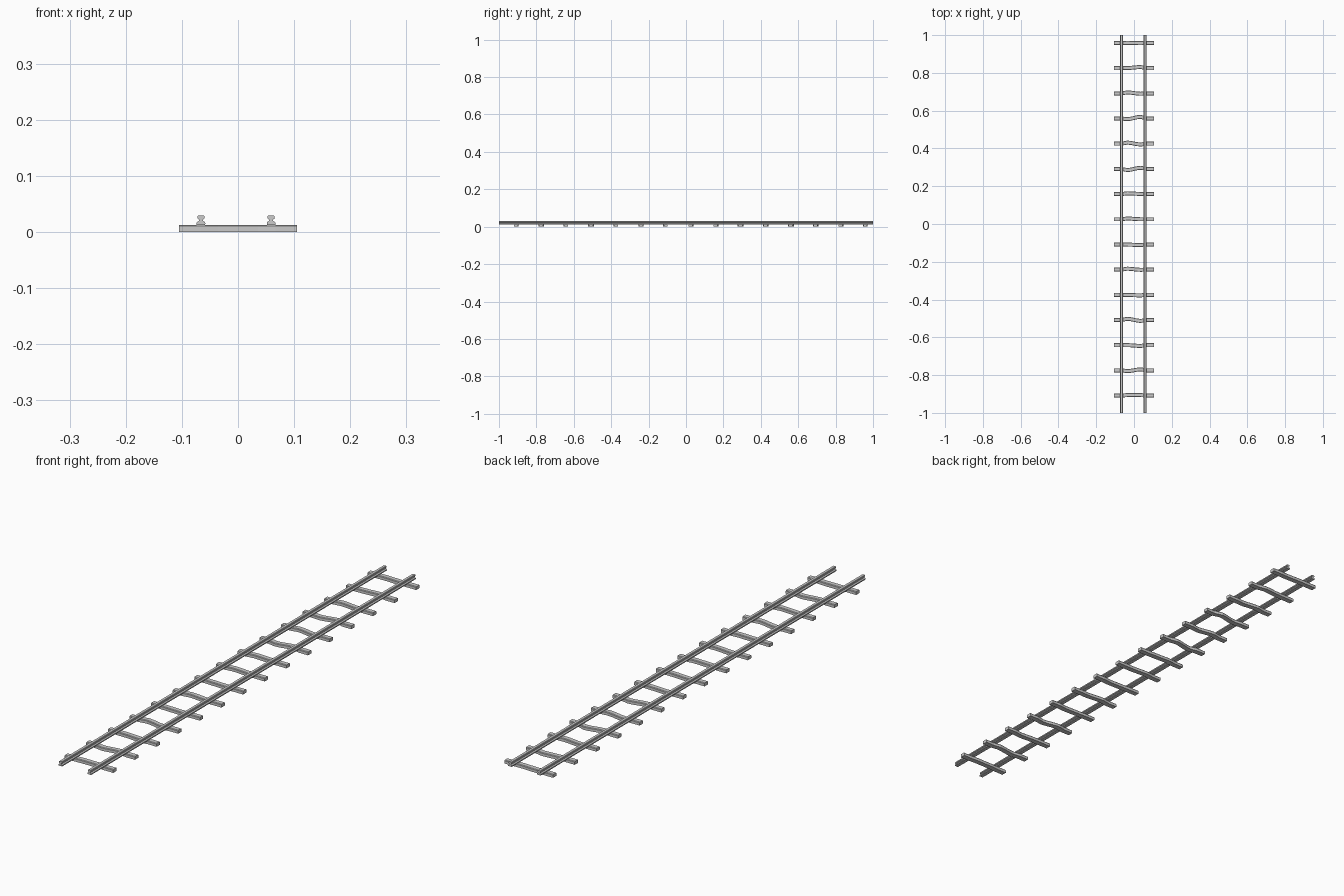
import bpy, bmesh
from mathutils import Vector

if "Cube" in bpy.data.objects:
    bpy.data.objects.remove(bpy.data.objects["Cube"])


def sweep(name, sections):
    """Skin matching closed cross-sections and cap both ends."""
    bm = bmesh.new()
    rings = [[bm.verts.new(p) for p in s] for s in sections]
    n = len(rings[0])
    for a, b in zip(rings, rings[1:]):
        for i in range(n):
            j = (i + 1) % n
            bm.faces.new((a[i], a[j], b[j], b[i]))
    bm.faces.new(rings[0])
    bm.faces.new(rings[-1])
    bmesh.ops.recalc_face_normals(bm, faces=bm.faces)
    me = bpy.data.meshes.new(name)
    bm.to_mesh(me)
    bm.free()
    ob = bpy.data.objects.new(name, me)
    bpy.context.collection.objects.link(ob)
    return ob


# Rails: half profile (half width, height) mirrored into an I shape
half = [(.0075, .0125), (.0078, .0165), (.0065, .0182), (.0035, .0200),
        (.0035, .0225), (.0062, .0242), (.0065, .0280), (.0050, .0300)]
profile = half + [(-x, z) for x, z in reversed(half)]
for side, cx in (("left", -.066), ("right", .059)):
    sweep("rail_" + side, [[(cx + x, y, z) for x, z in profile] for y in (-1, 1)])

# Sleepers: chamfered bars whose middles wander to and fro
bends = [(.002, .002), (-.004, .005), (.000, -.004), (.006, -.005), (-.001, -.003),
         (.005, -.001), (-.001, -.003), (.004, .000), (.004, .001), (-.006, .006),
         (.006, -.004), (-.003, .009), (.005, -.002), (.001, .006), (.001, -.001)]
bar = [(-.0105, 0), (-.0105, .0105), (-.0085, .0130),
       (.0085, .0130), (.0105, .0105), (.0105, 0)]


def bend(x, a, b):
    """Smooth path through the two inner offsets, flat at the ends."""
    keys = [(-.105, 0), (-.067, 0), (-.036, a), (.036, b), (.067, 0), (.105, 0)]
    for (x0, y0), (x1, y1) in zip(keys, keys[1:]):
        if x <= x1 + 1e-6:
            t = (x - x0) / (x1 - x0)
            return y0 + (y1 - y0) * t * t * (3 - 2 * t)
    return 0


xs = [-.105, -.085, -.067, -.052, -.036, -.018, 0, .018, .036, .052, .067, .085, .105]
for i, (a, b) in enumerate(bends):
    cy = -.908 + i * .1333
    sweep(f"sleeper_{i + 1:02d}",
          [[(x, cy + bend(x, a, b) + y, z) for y, z in bar] for x in xs])
